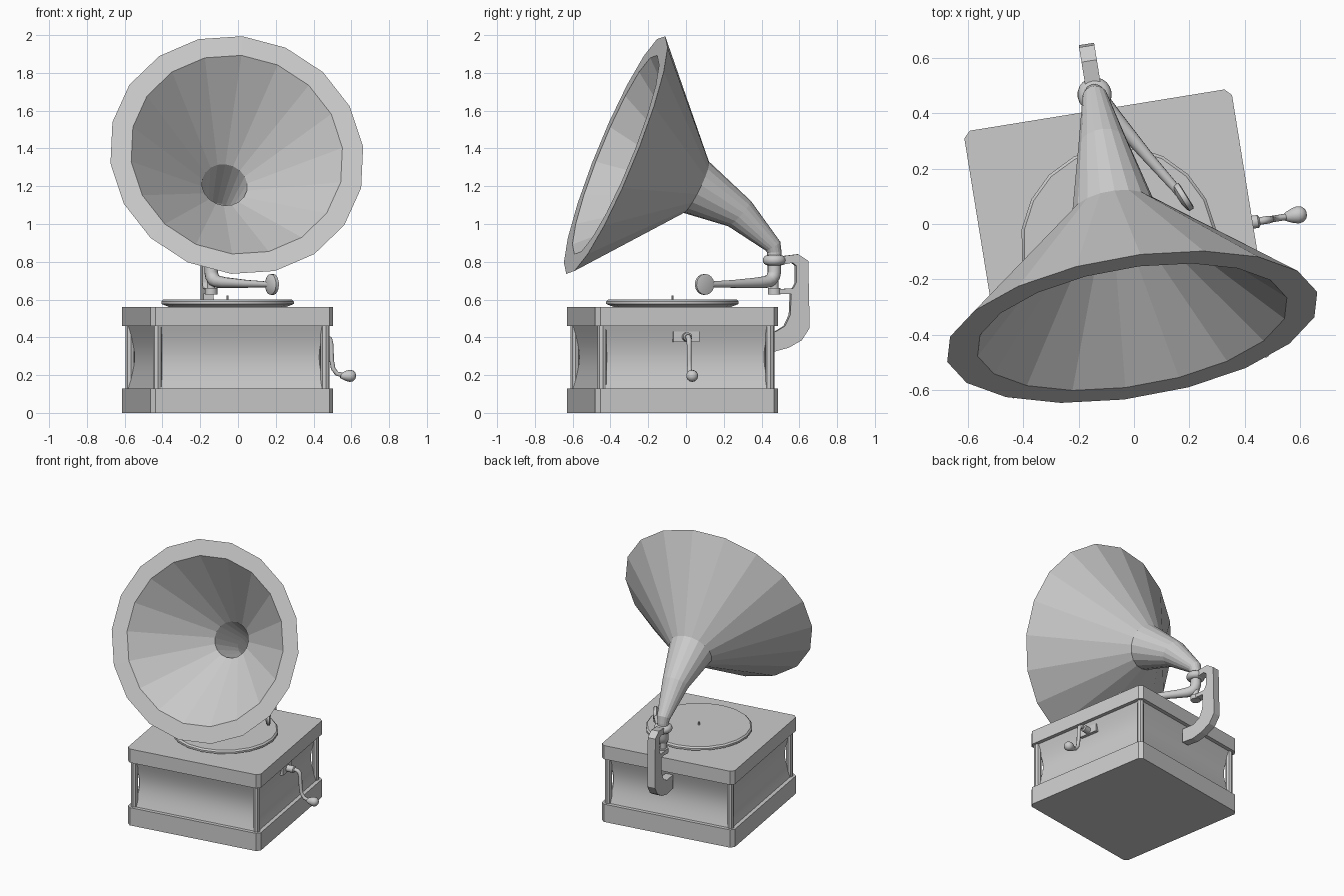
import bpy, bmesh, math
from mathutils import Vector, Matrix

if "Cube" in bpy.data.objects:
    bpy.data.objects.remove(bpy.data.objects["Cube"])

# everything is built square to the case, then turned as a whole
PLACE = Matrix.Translation((-0.055, -0.072, 0)) @ Matrix.Rotation(math.radians(9.2), 4, 'Z')


def make(name, rings, smooth=None):
    """Skin a list of equal-length point rings and cap both ends."""
    bm = bmesh.new()
    vr = [[bm.verts.new(p) for p in r] for r in rings]
    n = len(vr[0])
    for a, b in zip(vr, vr[1:]):
        for i in range(n):
            bm.faces.new((a[i], a[(i + 1) % n], b[(i + 1) % n], b[i]))
    bm.faces.new(vr[0][::-1])
    bm.faces.new(vr[-1])
    bmesh.ops.recalc_face_normals(bm, faces=bm.faces)
    me = bpy.data.meshes.new(name)
    bm.to_mesh(me)
    bm.free()
    ob = bpy.data.objects.new(name, me)
    bpy.context.collection.objects.link(ob)
    ob.matrix_world = PLACE
    if smooth:
        bpy.ops.object.select_all(action='DESELECT')
        ob.select_set(True)
        bpy.context.view_layer.objects.active = ob
        bpy.ops.object.shade_smooth_by_angle(angle=math.radians(smooth))
    return ob


def square(h, c, z):
    """Square outline with cut corners."""
    k = h - c
    return [(x, y, z) for x, y in ((h, -k), (h, k), (k, h), (-k, h),
                                   (-h, k), (-h, -k), (-k, -h), (k, -h))]


def lathe(name, profile, n, centre, axis=(0, 0, 1), smooth=35):
    """Revolve (radius, height) pairs about an axis."""
    q = Vector((0, 0, 1)).rotation_difference(Vector(axis))
    return make(name, [[Vector(centre) + q @ Vector((r * math.cos(t), r * math.sin(t), h))
                        for t in (math.tau * i / n for i in range(n))] for r, h in profile], smooth)


def tube(name, path, n=12):
    """Round tube through (x, y, z, radius) points."""
    pts = [Vector(p[:3]) for p in path]
    rings = []
    ref = None
    for i, p in enumerate(pts):
        d = (pts[min(i + 1, len(pts) - 1)] - pts[max(i - 1, 0)]).normalized()
        ref = d.orthogonal() if ref is None else ref - d * ref.dot(d)
        ref.normalize()
        side = d.cross(ref)
        rings.append([p + path[i][3] * (math.cos(t) * ref + math.sin(t) * side)
                      for t in (math.tau * k / n for k in range(n))])
    return make(name, rings, 40)


# case: plinth, hollow-sided body, lid and corner posts
make("case_plinth", [square(0.49, 0.024, z) for z in (0, 0.13)])
body = []
for i in range(13):
    t = i / 12
    body.append(square(0.463 - 0.032 * math.sin(math.pi * t), 0.01, 0.13 + 0.33 * t))
make("case_body", body, 30)
make("case_lid", [square(0.49, 0.024, z) for z in (0.46, 0.56)])
for sx in (-1, 1):
    for sy in (-1, 1):
        lathe("corner_post", [(0.024, 0.13), (0.024, 0.46)], 8, (sx * 0.45, sy * 0.45, 0))

# turntable
lathe("platter", [(0.31, 0.56), (0.33, 0.567), (0.355, 0.577), (0.355, 0.59), (0.345, 0.6)],
      20, (0, 0, 0), smooth=25)
lathe("spindle", [(0.006, 0.59), (0.006, 0.622)], 8, (0, 0, 0))

# horn: (y, z, radius, tilt) sections, up the outside then back down the inside
sections = [(0.547, 0.78, 0.038, 90), (0.547, 0.85, 0.038, 86), (0.540, 0.882, 0.045, 58),
            (0.36, 1.055, 0.09, 42), (0.127, 1.195, 0.152, 26), (-0.304, 1.365, 0.682, 22),
            (-0.304, 1.367, 0.57, 22), (0.10, 1.207, 0.122, 26), (0.35, 1.06, 0.07, 42),
            (0.50, 0.92, 0.035, 56)]
N = 18
rings = []
for y, z, r, tilt in sections:
    t = math.radians(tilt)
    up = Vector((0, math.sin(t), math.cos(t)))
    rings.append([Vector((0, y, z)) + r * (math.cos(a) * up + math.sin(a) * Vector((1, 0, 0)))
                  for a in (math.radians(6) + math.tau * i / N for i in range(N))])
make("horn", rings)

# collar around the neck
lathe("neck_collar", [(0.036 + 0.026 * math.sin(a), 0.808 - 0.027 * math.cos(a))
                      for a in (math.pi * i / 8 for i in range(9))], 20, (0, 0.547, 0))

# tone arm with elbow, foot and sound box
tube("tone_arm", [(0, 0.547, 0.80, 0.036), (0, 0.547, 0.745, 0.036), (0.004, 0.541, 0.722, 0.036),
                  (0.013, 0.525, 0.703, 0.035), (0.03, 0.50, 0.694, 0.033),
                  (0.06, 0.45, 0.689, 0.029), (0.15, 0.30, 0.683, 0.021),
                  (0.235, 0.165, 0.68, 0.016), (0.255, 0.13, 0.68, 0.016)])
lathe("arm_foot", [(0.034, 0.627), (0.034, 0.66), (0.022, 0.662), (0.022, 0.71)], 16, (0, 0.547, 0))
lathe("sound_box", [(0.02, -0.02), (0.045, -0.014), (0.055, -0.008), (0.055, 0.01), (0.045, 0.013)],
      18, (0.258, 0.13, 0.68), (0.919, 0.388, 0))

# rear bracket: side outline given thickness
outline = [(0.59, 0.83), (0.67, 0.84), (0.724, 0.805), (0.732, 0.45), (0.69, 0.385), (0.62, 0.345),
           (0.545, 0.325), (0.455, 0.33), (0.455, 0.43), (0.55, 0.43), (0.60, 0.46), (0.628, 0.52),
           (0.633, 0.63), (0.57, 0.63), (0.57, 0.655), (0.645, 0.66), (0.66, 0.69), (0.66, 0.78),
           (0.64, 0.795), (0.59, 0.785)]
make("horn_bracket", [[(x, y, z) for y, z in outline] for x in (-0.028, 0.028)])

# winding crank
make("crank_plate", [[(x, -0.07, 0.375), (x, 0.07, 0.375), (x, 0.07, 0.43), (x, -0.07, 0.43)]
                     for x in (0.43, 0.462)])
lathe("crank_hub", [(0.024, 0), (0.024, 0.06), (0.016, 0.066)], 14, (0.45, 0, 0.402), (1, 0, 0))
tube("crank_arm", [(0.48, 0, 0.402, 0.014), (0.53, 0, 0.402, 0.014), (0.548, 0, 0.39, 0.014),
                   (0.555, 0, 0.36, 0.013), (0.558, 0, 0.28, 0.012), (0.566, 0, 0.235, 0.012),
                   (0.585, 0, 0.208, 0.012), (0.63, 0, 0.197, 0.012)], 10)
lathe("crank_knob", [(0.012, -0.045), (0.018, -0.035), (0.027, -0.015), (0.032, 0.005),
                     (0.029, 0.022), (0.018, 0.034), (0.006, 0.038)], 14, (0.65, 0, 0.196), (1, 0, 0))
